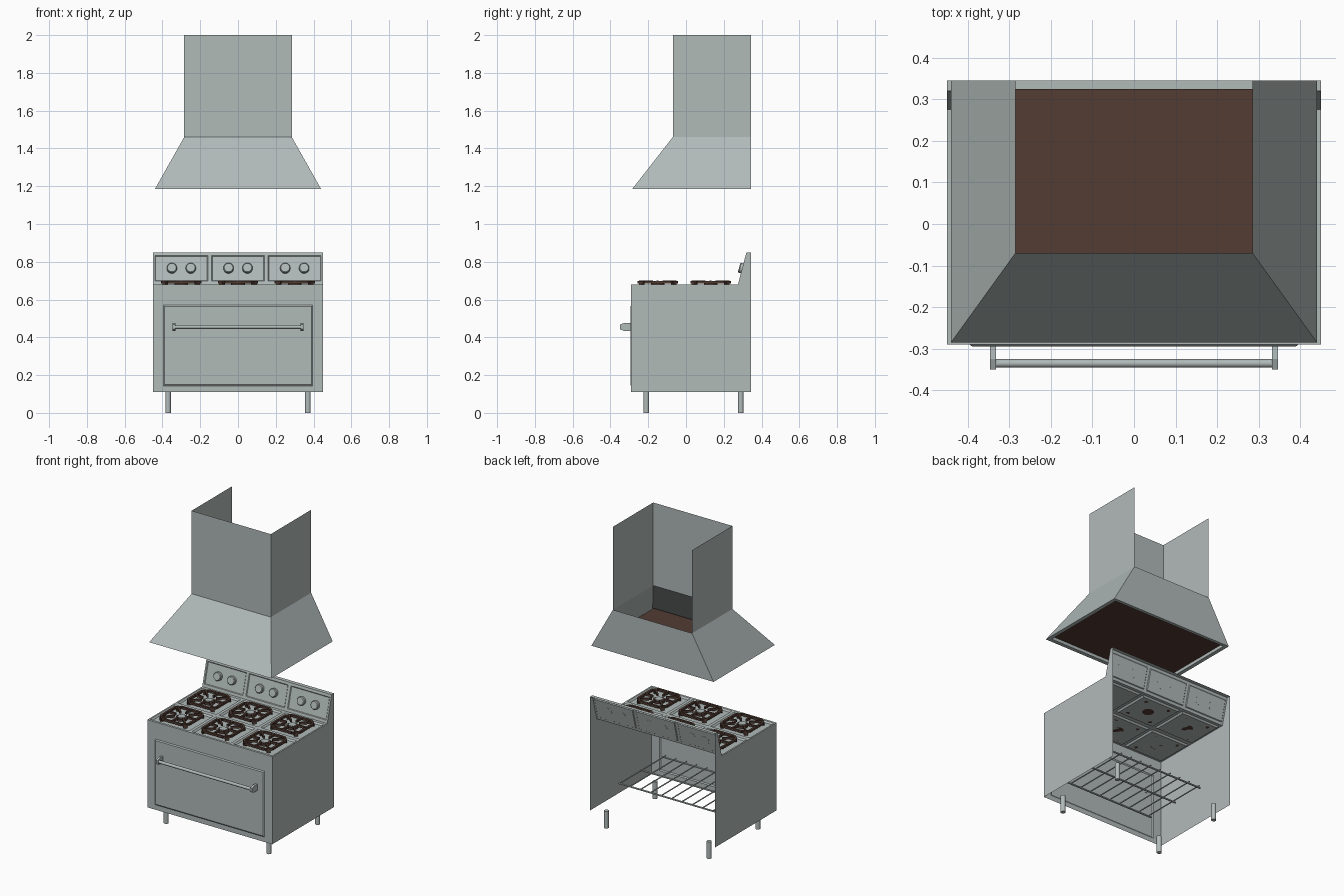
import bpy, bmesh, math
from mathutils import Matrix, Vector

if "Cube" in bpy.data.objects:
    bpy.data.objects.remove(bpy.data.objects["Cube"])


def material(name, col):
    m = bpy.data.materials.new(name)
    m.diffuse_color = (*col, 1)
    m.use_nodes = True
    m.node_tree.nodes["Principled BSDF"].inputs["Base Color"].default_value = m.diffuse_color
    return m


STEEL = material("brushed_steel", (0.44, 0.495, 0.485))
IRON = material("brown_iron", (0.085, 0.045, 0.033))


def finish(name, bm, mat, smooth=False):
    me = bpy.data.meshes.new(name)
    bm.to_mesh(me)
    bm.free()
    me.materials.append(mat)
    ob = bpy.data.objects.new(name, me)
    bpy.context.collection.objects.link(ob)
    if smooth:
        bpy.ops.object.select_all(action='DESELECT')
        ob.select_set(True)
        bpy.context.view_layer.objects.active = ob
        bpy.ops.object.shade_smooth_by_angle(angle=math.radians(35))
    return ob


def sheet(name, polys, mat):
    bm = bmesh.new()
    for p in polys:
        bm.faces.new([bm.verts.new(v) for v in p])
    bmesh.ops.remove_doubles(bm, verts=bm.verts, dist=1e-5)
    return finish(name, bm, mat)


def loft(name, rings, mat, closed=True):
    """Sheet walls joining successive rings of points."""
    polys = []
    for a, b in zip(rings, rings[1:]):
        n = len(a)
        for i in range(n if closed else n - 1):
            j = (i + 1) % n
            polys.append([a[i], a[j], b[j], b[i]])
    return sheet(name, polys, mat)


def panel(name, us, vs, f, inset, depth):
    """Gridded sheet whose odd cells are pressed in or out."""
    bm = bmesh.new()
    g = [[bm.verts.new(f(u, v)) for v in vs] for u in us]
    cells = []
    for i in range(len(us) - 1):
        for j in range(len(vs) - 1):
            face = bm.faces.new((g[i][j], g[i + 1][j], g[i + 1][j + 1], g[i][j + 1]))
            if i % 2 and j % 2:
                cells.append(face)
    bm.normal_update()
    bmesh.ops.inset_individual(bm, faces=cells, thickness=inset, depth=depth)
    return finish(name, bm, STEEL)


def bar(bm, p, q, w, h):
    """Rectangular horizontal bar."""
    p, q = Vector(p), Vector(q)
    d = q - p
    m = (Matrix.Translation((p + q) / 2) @ Matrix.Rotation(math.atan2(d.y, d.x), 4, 'Z')
         @ Matrix.Diagonal((d.length, w, h, 1)))
    bmesh.ops.create_cube(bm, size=1, matrix=m)


def rod(bm, p, q, r, n=8, r2=None):
    """Round rod between two points."""
    p, q = Vector(p), Vector(q)
    d = q - p
    m = Matrix.Translation((p + q) / 2) @ d.to_track_quat('Z', 'Y').to_matrix().to_4x4()
    bmesh.ops.create_cone(bm, cap_ends=True, segments=n, radius1=r,
                          radius2=r if r2 is None else r2, depth=d.length, matrix=m)


# --- Stove body: open at the back and bottom ---
side = [(-.29, .11), (.345, .11), (.345, .85), (.32, .85), (.275, .68), (-.29, .68)]
for s, n in ((-1, "left"), (1, "right")):
    sheet(n + "_side", [[(s * .45, y, z) for y, z in side]], STEEL)
panel("oven_front", [-.45, -.395, .395, .45], [.11, .142, .57, .68],
      lambda x, z: (x, -.29, z), .01, .005)
xs = [-.45, -.44, -.16, -.14, .14, .16, .44, .45]
panel("cooktop", xs, [-.29, -.275, -.025, .005, .255, .275],
      lambda x, y: (x, y, .68), .012, -.01)


def slope(x, t):
    return (x, .275 + .045 * t, .68 + .17 * t)


panel("control_panel", xs, [0, .1, .9, 1], slope, .006, -.004)
sheet("control_panel_top", [[(-.45, .32, .85), (.45, .32, .85),
                             (.45, .345, .85), (-.45, .345, .85)]], STEEL)

# --- Knobs ---
out = Vector((0, -.17, .045)).normalized()
bm = bmesh.new()
for x in (-.35, -.25, -.05, .05, .25, .35):
    c = Vector(slope(x, .5))
    rod(bm, c - out * .005, c + out * .012, .027, 20)
    rod(bm, c + out * .012, c + out * .017, .027, 20, .023)
finish("knobs", bm, STEEL, True)

# --- Door handle with tapered brackets ---
bm = bmesh.new()
rod(bm, (-.335, -.335, .455), (.335, -.335, .455), .01, 12)
finish("handle_bar", bm, STEEL, True)
prof = [(-.293, .475), (-.325, .477), (-.35, .467), (-.35, .443), (-.325, .433), (-.293, .435)]
for s, n in ((-1, "left"), (1, "right")):
    a = [(s * .332, y, z) for y, z in prof]
    b = [(s * .346, y, z) for y, z in prof]
    sheet(n + "_handle_bracket", [a, b] + [[a[i - 1], a[i], b[i], b[i - 1]]
                                          for i in range(6)], STEEL)

# --- Legs ---
for x in (-.37, .37):
    for y, n in ((-.21, "front"), (.29, "back")):
        bm = bmesh.new()
        rod(bm, (x, y, 0), (x, y, .11), .015, 12)
        finish(n + "_leg", bm, STEEL, True)

# --- Oven rack ---
bm = bmesh.new()
for y in (-.26, -.035, .19):
    rod(bm, (-.35, y, .255), (.35, y, .255), .006, 6)
for i in range(10):
    x = -.335 + .67 * i / 9
    rod(bm, (x, -.27, .263), (x, .2, .263), .004, 6)
finish("oven_rack", bm, STEEL, True)

# --- Burners and cast grates ---
bm = bmesh.new()
h, k, z = .1, .07, .691
octo = [(h, -k), (h, k), (k, h), (-k, h), (-h, k), (-h, -k), (-k, -h), (k, -h)]
for i in range(8):
    bar(bm, (*octo[i - 1], z), (*octo[i], z), .014, .013)
for i in range(8):
    a = i * math.pi / 4
    c, s = math.cos(a), math.sin(a)
    r = .1 if i % 2 == 0 else .12
    bar(bm, (c * .042, s * .042, z + .002), (c * r, s * r, z + .002), .011, .014)
    if i % 2:
        bar(bm, (c * .11, s * .11, .681), (c * .13, s * .13, .681), .022, .022)
rod(bm, (0, 0, .67), (0, 0, .685), .036, 16)
grate = finish("grate", bm, IRON)
bm = bmesh.new()
rod(bm, (0, 0, .68), (0, 0, .691), .024, 16)
cap = finish("burner_cap", bm, STEEL)
for x in (-.3, 0, .3):
    for y in (-.15, .13):
        for src in (grate, cap):
            ob = src if (x, y) == (-.3, -.15) else src.copy()
            if ob is not src:
                bpy.context.collection.objects.link(ob)
            ob.location = (x, y, 0)


# --- Hood: closed flared skirt, chimney open at the back and top ---
def rect(x, y0, y1, z):
    return [(-x, y1, z), (-x, y0, z), (x, y0, z), (x, y1, z)]


loft("hood_skirt", [rect(.44, -.285, .345, 1.185), rect(.285, -.07, .345, 1.46)], STEEL)
loft("chimney", [rect(.285, -.07, .345, 1.46), rect(.285, -.07, .345, 2)], STEEL, False)
loft("hood_rim", [rect(.44, -.285, .345, 1.185), rect(.415, -.26, .325, 1.185),
                  rect(.415, -.26, .325, 1.205)], STEEL)
sheet("hood_filter", [rect(.415, -.26, .325, 1.205)], IRON)
